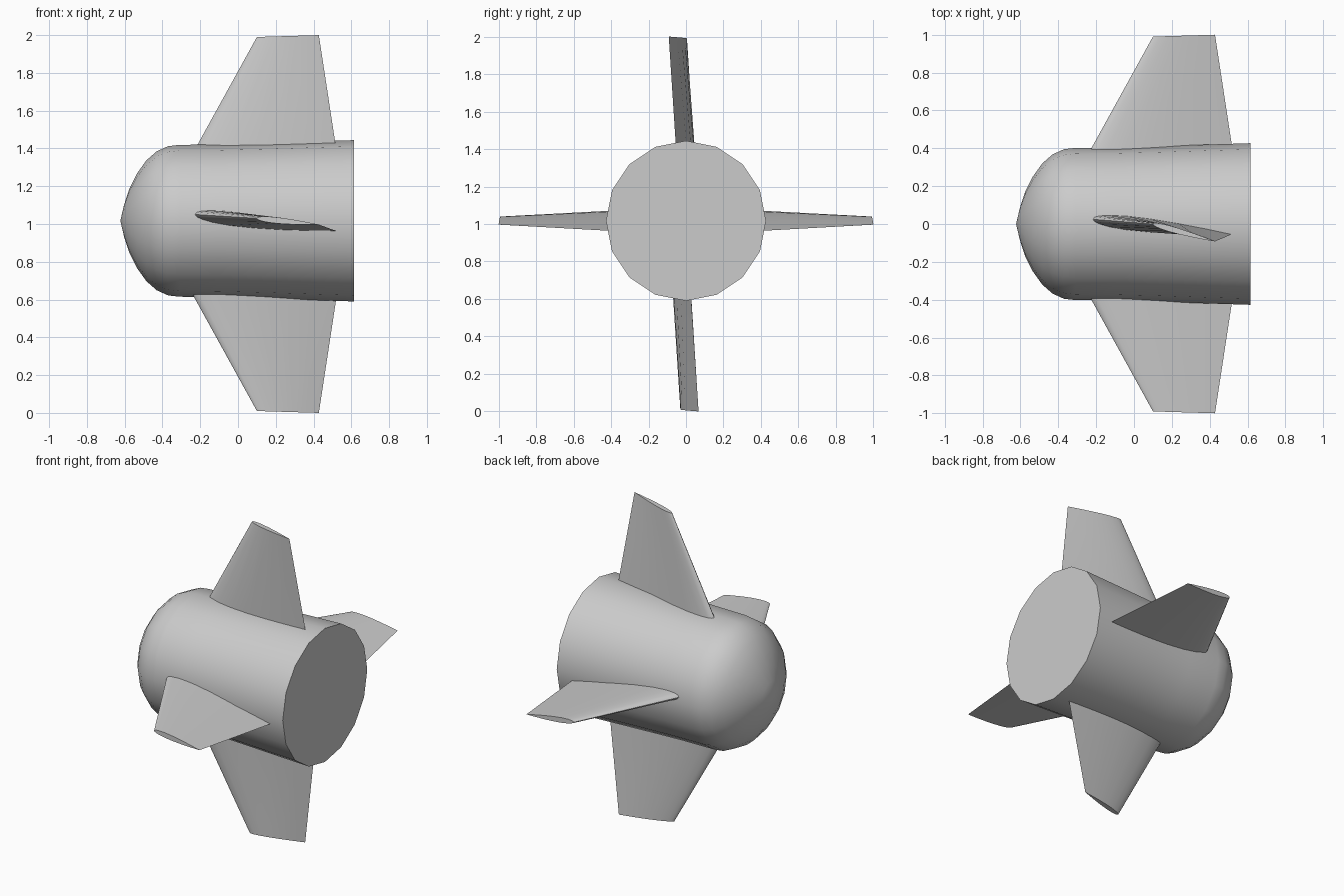
import bpy, bmesh, math
from mathutils import Vector

if "Cube" in bpy.data.objects:
    bpy.data.objects.remove(bpy.data.objects["Cube"])

grey = bpy.data.materials.new("plain grey")
grey.diffuse_color = (0.6, 0.6, 0.6, 1)
grey.use_nodes = True
grey.node_tree.nodes["Principled BSDF"].inputs["Base Color"].default_value = grey.diffuse_color


def finish(name, bm):
    bmesh.ops.recalc_face_normals(bm, faces=bm.faces)
    mesh = bpy.data.meshes.new(name)
    bm.to_mesh(mesh)
    bm.free()
    mesh.materials.append(grey)
    ob = bpy.data.objects.new(name, mesh)
    bpy.context.collection.objects.link(ob)
    bpy.ops.object.select_all(action='DESELECT')
    ob.select_set(True)
    bpy.context.view_layer.objects.active = ob
    bpy.ops.object.shade_smooth_by_angle(angle=math.radians(40))
    return ob


def bridge(bm, a, b):
    n = len(a)
    for i in range(n):
        bm.faces.new((a[i], a[(i + 1) % n], b[(i + 1) % n], b[i]))


# Body: 16-sided turned shell, domed nose at -x and flat rear end
SIDES, AXIS_Z = 16, 1.017
profile = [(-0.603, 0.085), (-0.575, 0.17), (-0.535, 0.25), (-0.485, 0.32),
           (-0.43, 0.368), (-0.37, 0.395), (-0.31, 0.402), (-0.1, 0.404),
           (0.15, 0.411), (0.4, 0.42), (0.615, 0.427)]
bm = bmesh.new()
rings = []
for x, r in profile:
    rings.append([bm.verts.new((x, r * math.sin(k * math.tau / SIDES),
                                AXIS_Z + r * math.cos(k * math.tau / SIDES)))
                  for k in range(SIDES)])
for a, b in zip(rings, rings[1:]):
    bridge(bm, a, b)
nose = bm.verts.new((-0.623, 0, AXIS_Z))
for k in range(SIDES):
    bm.faces.new((nose, rings[0][k], rings[0][(k + 1) % SIDES]))
bm.faces.new(rings[-1])
finish("body", bm)


# Fins: tapered airfoil sections, blunt in front and sharp behind
def half_thickness(t):
    return 0.5 * (0.2969 * math.sqrt(t) - 0.126 * t - 0.3516 * t ** 2
                  + 0.2843 * t ** 3 - 0.1036 * t ** 4)


STEPS = [0.015, 0.05, 0.12, 0.25, 0.42, 0.62, 0.82]
SECTION = ([(0, 0)] + [(t, half_thickness(t)) for t in STEPS] + [(1, 0)]
           + [(t, -half_thickness(t)) for t in reversed(STEPS)])


def fin(name, out, side, root_w, tip_w):
    """out: span direction, side: thickness direction,
    root_w / tip_w: side offset of the leading and trailing edge."""
    out, side, mid = Vector(out), Vector(side), Vector((0, 0, 1))

    def section(x0, x1, s0, s1, w):
        return [Vector((x0 + (x1 - x0) * t, 0, 0)) + mid
                + out * (s0 + (s1 - s0) * t)
                + side * (w[0] + (w[1] - w[0]) * t + h * (x1 - x0))
                for t, h in SECTION]

    root = section(-0.22, 0.515, 0.41, 0.43, root_w)
    tip = section(0.10, 0.428, 0.99, 1.0, tip_w)
    # the root continues a little way into the body
    inner = [r + (r - t) * 0.15 for r, t in zip(root, tip)]
    bm = bmesh.new()
    loops = [[bm.verts.new(p) for p in s] for s in (inner, root, tip)]
    bridge(bm, loops[0], loops[1])
    bridge(bm, loops[1], loops[2])
    bm.faces.new(loops[0])
    bm.faces.new(loops[2])
    finish(name, bm)


Y, Z = (0, 1, 0), (0, 0, 1)
fin("top_fin", Z, Y, (0.025, -0.055), (0.0, -0.092))
fin("bottom_fin", (0, 0, -1), Y, (-0.046, 0.03), (-0.025, 0.067))
for label, s in (("front_fin", -1), ("back_fin", 1)):
    fin(label, (0, s, 0), Z, (0.05, -0.035), (0.03, -0.003))
